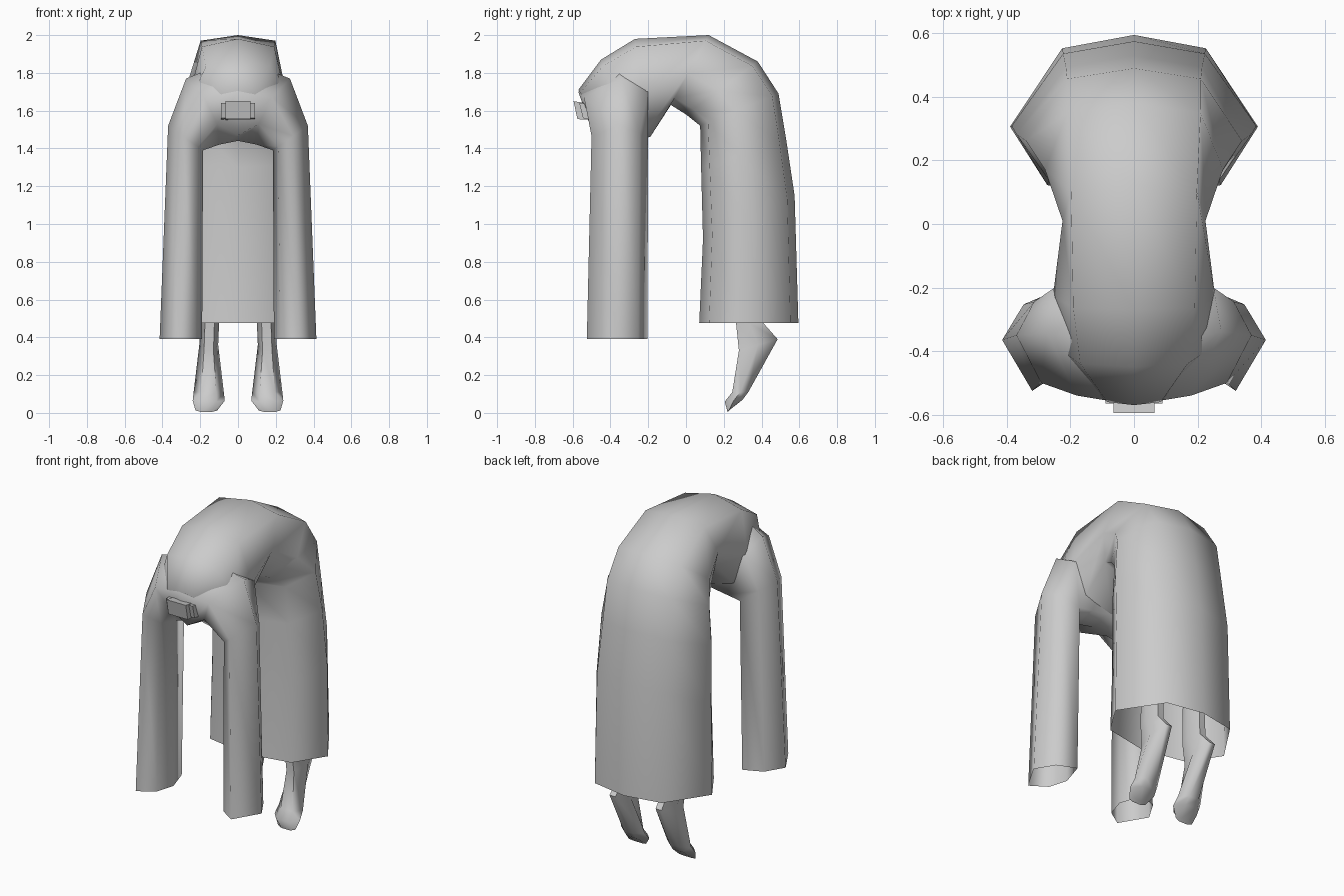
import bpy, bmesh, math
from mathutils import Vector

cube = bpy.data.objects.get("Cube")
if cube:
    bpy.data.objects.remove(cube)

GREY = (0.6, 0.6, 0.6, 1)
cloth = bpy.data.materials.new("plain grey")
cloth.use_nodes = True
cloth.diffuse_color = GREY
cloth.node_tree.nodes["Principled BSDF"].inputs["Base Color"].default_value = GREY


def loft(name, rings, start_cap=None, end_cap=None, angle=60):
    """Skin a list of closed rings; a cap is a point the end ring closes onto."""
    bm = bmesh.new()
    loops = [[bm.verts.new(p) for p in ring] for ring in rings]
    n = len(loops[0])
    for a, b in zip(loops, loops[1:]):
        for i in range(n):
            j = (i + 1) % n
            bm.faces.new((a[i], a[j], b[j], b[i]))
    for loop, cap in ((loops[0], start_cap), (loops[-1], end_cap)):
        if cap:
            tip = bm.verts.new(cap)
            for i in range(n):
                bm.faces.new((loop[i], loop[(i + 1) % n], tip))
    bmesh.ops.recalc_face_normals(bm, faces=bm.faces)
    # an open tube may come out inverted: check its signed volume
    if bm.calc_volume(signed=True) < 0:
        bmesh.ops.reverse_faces(bm, faces=bm.faces)
    mesh = bpy.data.meshes.new(name)
    bm.to_mesh(mesh)
    bm.free()
    mesh.materials.append(cloth)
    obj = bpy.data.objects.new(name, mesh)
    bpy.context.collection.objects.link(obj)
    bpy.ops.object.select_all(action="DESELECT")
    obj.select_set(True)
    bpy.context.view_layer.objects.active = obj
    bpy.ops.object.shade_smooth_by_angle(angle=math.radians(angle))


# Robe body: an arched tube from the skirt hem over the back into the hood.
# Each ring is outer (y, z), inner (y, z), half width, fullness of the outer side.
robe_path = [
    ((.595, .475), (.07, .475), .39, .58),
    ((.575, 1.15), (.09, .92), .385, .58),
    ((.53, 1.45), (.08, 1.3), .37, .58),
    ((.49, 1.69), (.075, 1.52), .34, .62),
    ((.38, 1.86), (.0, 1.58), .28, .75),
    ((.12, 2.0), (-.08, 1.63), .225, .88),
    ((-.27, 1.98), (-.19, 1.46), .255, .75),
    ((-.45, 1.87), (-.32, 1.45), .26, .65),
    ((-.57, 1.71), (-.45, 1.52), .13, .65),
]


def robe_ring(outer, inner, width, fullness):
    o, i = Vector((0, *outer)), Vector((0, *inner))
    half = [(fullness, .08), (1, .55), (.7, .9)]
    section = [(0, 0)] + half + [(0, 1)] + [(-x, t) for x, t in reversed(half)]
    return [o.lerp(i, t) + Vector((x * width, 0, 0)) for x, t in section]


loft("robe_body", [robe_ring(*r) for r in robe_path], end_cap=(0, -.47, 1.6), angle=110)

# Sleeves and shoulders: one tube from hem to hem across the chest.
# Straight part: outer (x, z), inner (x, z), front y, back y
sleeve_path = [
    ((.415, .39), (.19, .39), -.525, -.205),
    ((.37, 1.52), (.185, 1.39), -.5, -.2),
]
sleeve_section = [(0, .5), (.42, 0), (.85, .2), (1, .55), (.8, 1), (.3, .85)]


def sleeve_ring(outer, inner, front, back):
    return [(outer[0] + (inner[0] - outer[0]) * s,
             front + (back - front) * t,
             outer[1] + (inner[1] - outer[1]) * s) for s, t in sleeve_section]


shoulder = [(.275, -.34, 1.77), (.18, -.54, 1.67), (.11, -.48, 1.53),
            (.1, -.35, 1.42), (.13, -.2, 1.43), (.25, -.2, 1.7)]
chest = [(0, -.4, 1.88), (0, -.57, 1.7), (0, -.49, 1.47),
         (0, -.35, 1.44), (0, -.2, 1.45), (0, -.22, 1.8)]
left_half = [sleeve_ring(*r) for r in sleeve_path] + [shoulder]
right_half = [[(-x, y, z) for x, y, z in ring] for ring in reversed(left_half)]
loft("sleeves", left_half + [chest] + right_half, angle=110)

# Legs: front (y, z), back (y, z), inner x, outer x
leg_path = [
    ((.27, .75), (.4, .75), .1, .2),
    ((.265, .475), (.41, .475), .1, .2),
    ((.28, .33), (.485, .39), .105, .205),
    ((.245, .11), (.33, .11), .075, .235),
    ((.205, .06), (.3, .07), .07, .24),
    ((.22, .005), (.235, .02), .11, .225),
]
leg_section = [(0, .25), (0, .75), (.5, 1), (1, .7), (1, .3), (.5, 0)]


def leg_ring(side, front, back, x0, x1):
    f, b = Vector((0, *front)), Vector((0, *back))
    return [f.lerp(b, t) + Vector((side * (x0 + (x1 - x0) * s), 0, 0))
            for t, s in leg_section]


# Snout under the hood rim, with a narrow cheek on each side
def block(name, x0, x1, profile):
    mid = sum((Vector(p) for p in profile), Vector((0, 0))) / len(profile)
    loft(name, [[(x, y, z) for y, z in profile] for x in (x0, x1)],
         (x0, *mid), (x1, *mid), angle=30)


block("snout", -.065, .065, [(-.595, 1.65), (-.575, 1.555), (-.46, 1.55), (-.46, 1.63)])
for side, label in ((1, "left"), (-1, "right")):
    loft(f"{label}_leg", [leg_ring(side, *r) for r in leg_path],
         end_cap=(side * .165, .225, .01))
    block(f"{label}_cheek", side * .065, side * .09,
          [(-.565, 1.64), (-.545, 1.56), (-.46, 1.55), (-.46, 1.63)])
